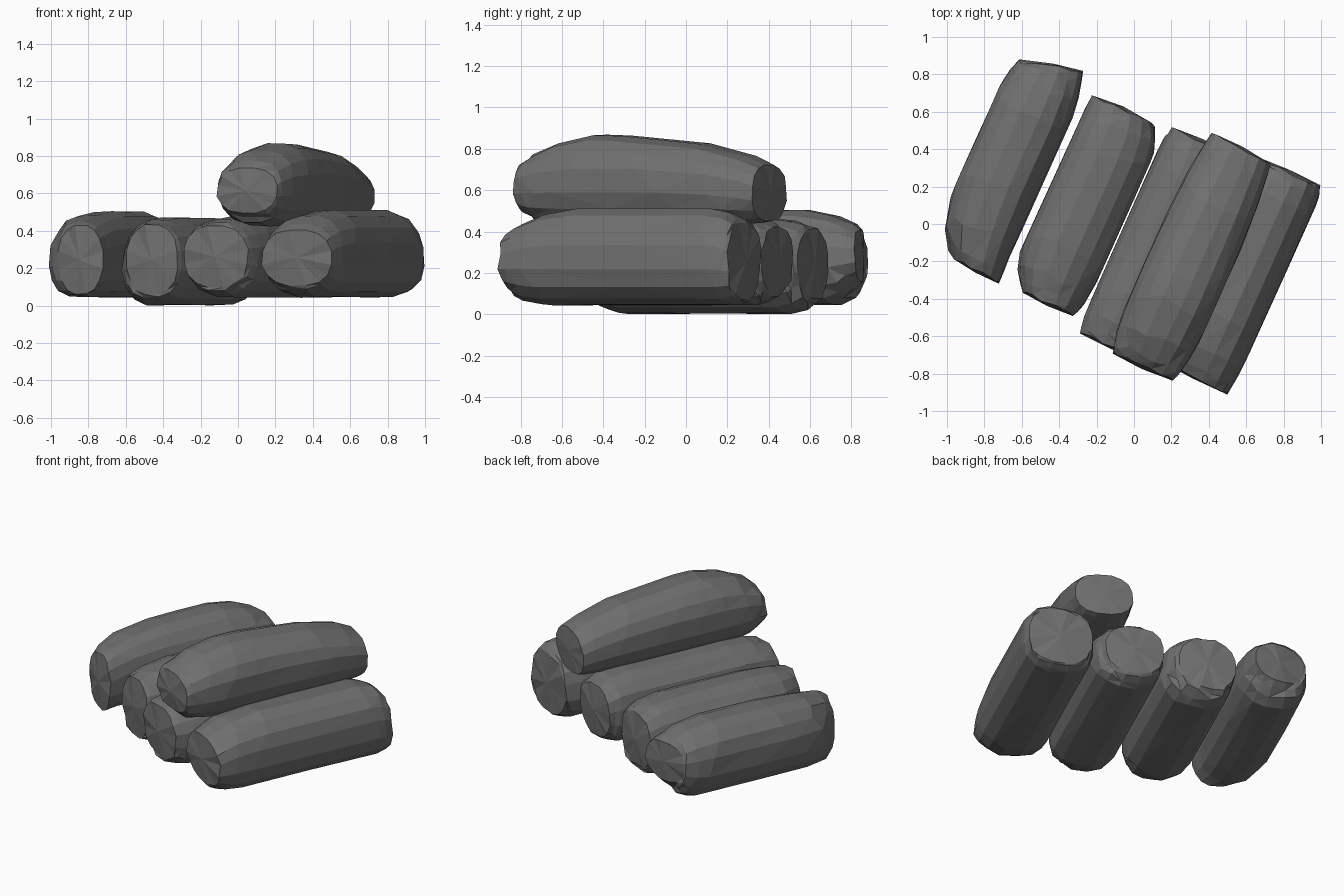
import bpy
import bmesh
import math
import random
from mathutils import Matrix

cube = bpy.data.objects.get("Cube")
if cube:
    bpy.data.objects.remove(cube)

random.seed(4)
SIDES = 16
LIFT = 0.4  # tapers run longer on top than underneath
TURN = Matrix.Rotation(math.radians(-24.2), 4, 'Z')

mat = bpy.data.materials.new("dark grey")
mat.use_nodes = True
GREY = (0.16, 0.16, 0.16, 1)
mat.diffuse_color = GREY
mat.node_tree.nodes["Principled BSDF"].inputs["Base Color"].default_value = GREY


def power(c, p=0.85):
    return math.copysign(abs(c) ** p, c)


def end_rings(y, sign, half, end):
    """Rings from the cap inward: cap, shoulders, start of the full body."""
    dx, dz, sx, sz, length, yaw = end
    rings = []
    for depth, blend in ((0, 1), (0.14, 0.7), (0.45, 0.28), (1, 0)):
        inset = -sign * length * depth
        rings.append((y + inset, dx * blend, dz * blend,
                      half[0] * (1 + (sx - 1) * blend),
                      half[1] * (1 + (sz - 1) * blend),
                      yaw * blend, LIFT * inset))
    return rings


def make_log(name, x, z, half, y_front, y_back, front, back):
    """Rough log lofted along y, then turned to the shared direction."""
    first = end_rings(y_front, -1, half, front)
    last = end_rings(y_back, 1, half, back)[::-1]
    middle = tuple((a + b) / 2 for a, b in zip(first[-1], last[0]))
    rings = first + [middle] + last

    bm = bmesh.new()
    loops = []
    lumps = [random.uniform(0.98, 1.015) for _ in range(SIDES)]
    for i, (y, dx, dz, rx, rz, yaw, pitch) in enumerate(rings):
        loop = []
        rough = 0.008 if i in (0, len(rings) - 1) else 0.02
        for k in range(SIDES):
            a = math.tau * (k + 0.5) / SIDES
            r = lumps[k] * random.uniform(0.985, 1.01)
            across, up = r * power(math.cos(a)), r * power(math.sin(a))
            shift = yaw * across + pitch * up + random.uniform(-rough, rough)
            loop.append(bm.verts.new((x + dx + rx * across, y + shift,
                                      z + dz + rz * up)))
        loops.append(loop)
    for a, b in zip(loops, loops[1:]):
        for k in range(SIDES):
            n = (k + 1) % SIDES
            bm.faces.new((a[k], a[n], b[n], b[k]))
    # Slightly domed caps
    for loop, ring, dome in ((loops[0], rings[0], -0.015), (loops[-1], rings[-1], 0.015)):
        tip = bm.verts.new((x + ring[1], ring[0] + dome, z + ring[2]))
        for k in range(SIDES):
            bm.faces.new((loop[k], loop[(k + 1) % SIDES], tip))
    bmesh.ops.triangulate(bm, faces=[f for f in bm.faces if len(f.verts) == 4])
    bmesh.ops.recalc_face_normals(bm, faces=bm.faces)
    bm.transform(TURN)

    mesh = bpy.data.meshes.new(name)
    bm.to_mesh(mesh)
    bm.free()
    mesh.materials.append(mat)
    obj = bpy.data.objects.new(name, mesh)
    bpy.context.collection.objects.link(obj)


# End values: sideways shift, height shift, width scale, height scale,
# taper length, skew of the cap
# Bottom row of four logs
make_log("log_right", -0.745, 0.275, (0.213, 0.235), -0.57, 0.59,
         (0.08, -0.03, 0.64, 0.8, 0.34, -0.01), (0, 0.01, 0.76, 0.55, 0.21, 0.04))
make_log("log_middle_right", -0.275, 0.236, (0.225, 0.236), -0.575, 0.535,
         (0.03, 0.01, 0.68, 0.8, 0.22, 0), (-0.035, 0.01, 0.8, 0.72, 0.18, 0))
make_log("log_middle_left", 0.17, 0.262, (0.222, 0.22), -0.645, 0.55,
         (-0.01, 0, 0.86, 0.76, 0.2, 0), (-0.02, 0, 0.82, 0.74, 0.16, 0))
make_log("log_left", 0.622, 0.276, (0.23, 0.236), -0.61, 0.59,
         (0, -0.02, 0.92, 0.64, 0.25, -0.01), (0.01, -0.02, 0.86, 0.8, 0.11, 0))

# Single log resting on top
make_log("log_top", 0.357, 0.645, (0.222, 0.225), -0.675, 0.6,
         (0, -0.03, 0.8, 0.55, 0.27, 0), (0, -0.06, 0.8, 0.62, 0.55, -0.01))
